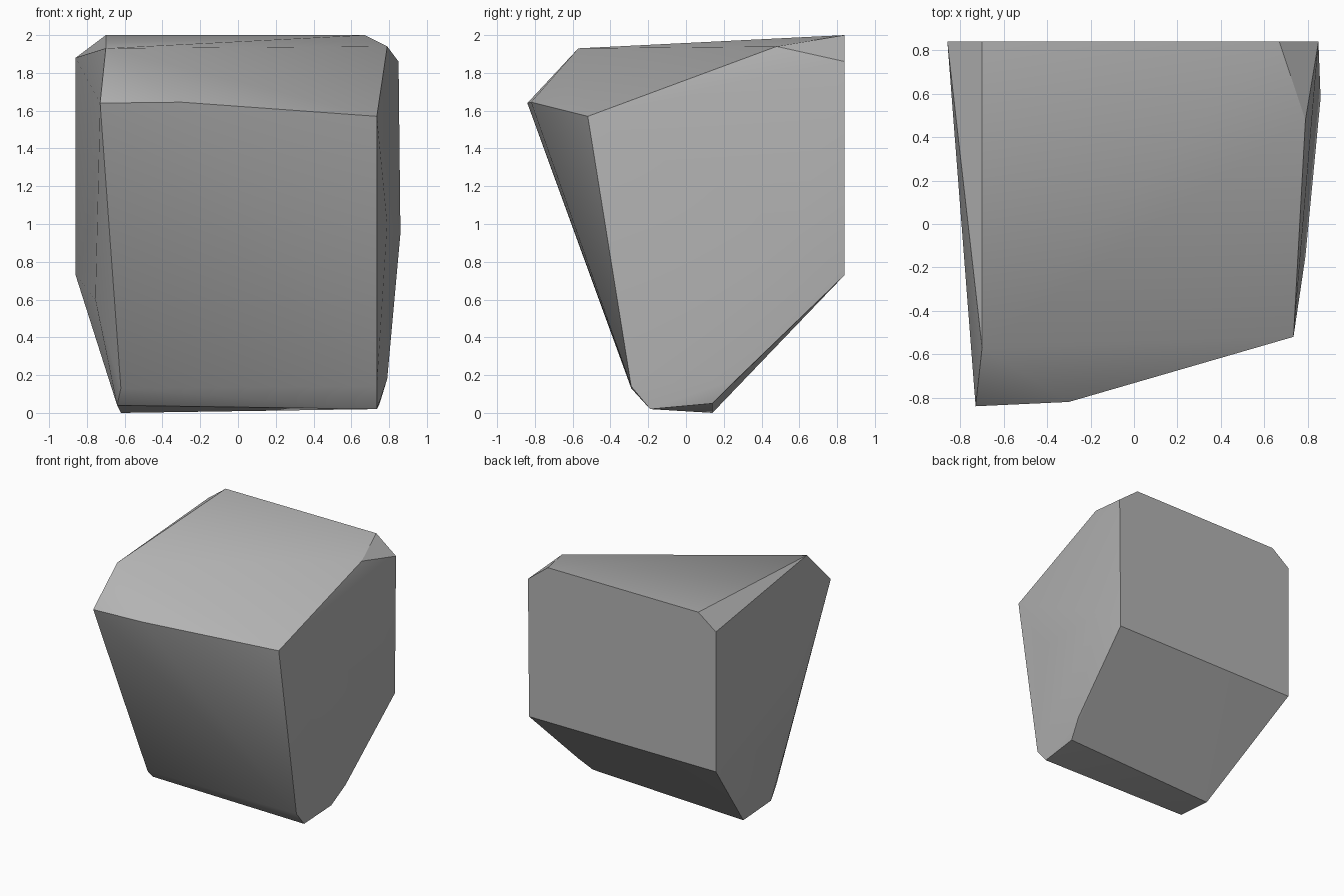
import bpy
import bmesh
import math

default_cube = bpy.data.objects.get("Cube")
if default_cube:
    bpy.data.objects.remove(default_cube, do_unlink=True)


def flat_material(name, colour):
    material = bpy.data.materials.new(name)
    material.use_nodes = True
    material.diffuse_color = colour
    shader = material.node_tree.nodes["Principled BSDF"]
    shader.inputs["Base Color"].default_value = colour
    shader.inputs["Roughness"].default_value = 0.9
    return material


def hull_object(name, corner_groups, material):
    """Wrap a tight convex skin around all corner points."""
    bm = bmesh.new()
    for corners in corner_groups:
        for corner in corners:
            bm.verts.new(corner)
    bmesh.ops.convex_hull(bm, input=bm.verts[:])
    loose = [v for v in bm.verts if not v.link_faces]
    bmesh.ops.delete(bm, geom=loose, context="VERTS")
    bmesh.ops.recalc_face_normals(bm, faces=bm.faces[:])
    mesh = bpy.data.meshes.new(name)
    bm.to_mesh(mesh)
    bm.free()
    mesh.materials.append(material)
    obj = bpy.data.objects.new(name, mesh)
    bpy.context.collection.objects.link(obj)
    return obj


# Flat back wall, with its two upper corners clipped
back_wall = [
    (-0.86, 0.84, 0.73), (0.84, 0.84, 0.73), (0.85, 0.84, 1.86),
    (0.67, 0.84, 2.0), (-0.7, 0.84, 2.0), (-0.86, 0.84, 1.88),
]

# Sloping crown and the overhanging front brow
crown = [
    (-0.7, -0.57, 1.93), (0.79, 0.48, 1.94),
    (-0.73, -0.84, 1.64), (-0.3, -0.82, 1.645), (0.735, -0.52, 1.57),
]

# Narrow foot with a chamfered front edge
foot = [
    (-0.62, -0.29, 0.13), (0.735, -0.29, 0.14),
    (-0.64, -0.19, 0.04), (0.735, -0.19, 0.02),
    (-0.62, 0.14, 0.0), (0.75, 0.14, 0.05),
]

# Slight swelling of the side walls
side_bulges = [
    (0.86, 0.58, 0.95), (0.79, -0.15, 1.0), (0.79, 0.27, 0.18),
    (-0.76, -0.37, 1.1), (-0.755, -0.27, 0.6),
]

stone_grey = flat_material("stone grey", (0.45, 0.45, 0.45, 1.0))
rock = hull_object("rock", [back_wall, crown, foot, side_bulges], stone_grey)

# Soft shading over shallow creases, crisp main edges
bpy.ops.object.select_all(action="DESELECT")
rock.select_set(True)
bpy.context.view_layer.objects.active = rock
bpy.ops.object.shade_smooth_by_angle(angle=math.radians(30))
